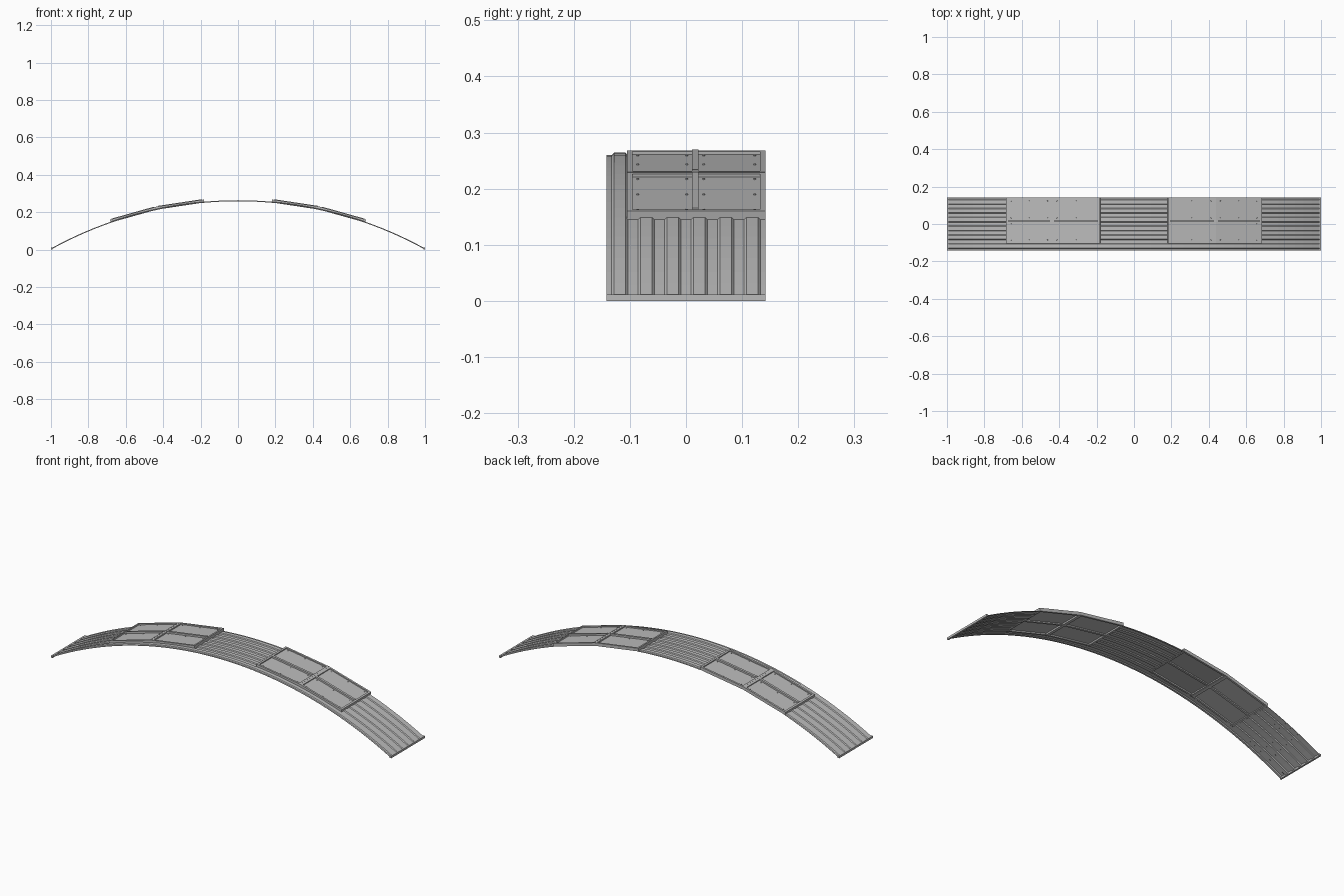
import bpy, bmesh, math
from mathutils import Matrix, Vector

cube = bpy.data.objects.get("Cube")
if cube:
    bpy.data.objects.remove(cube)

R = 2.067                 # arch radius
ZC = 0.26 - R             # arch centre height
HALF = 0.1415             # half depth of the roof
PITCH = HALF / 3          # rib spacing
SPLIT = -0.104            # front strip ends here
KNOTS = [0.18, 0.435, 0.68]   # ends and kink of each skylight


def material(name, v):
    m = bpy.data.materials.new(name)
    m.use_nodes = True
    m.diffuse_color = (v, v, v, 1)
    m.node_tree.nodes["Principled BSDF"].inputs["Base Color"].default_value = (v, v, v, 1)
    return m


steel = material("grey steel", 0.5)


def finish(name, bm):
    bmesh.ops.recalc_face_normals(bm, faces=bm.faces)
    me = bpy.data.meshes.new(name)
    bm.to_mesh(me)
    bm.free()
    me.materials.append(steel)
    ob = bpy.data.objects.new(name, me)
    bpy.context.collection.objects.link(ob)
    return ob


def arc(x, r=R):
    a = math.asin(x / R)
    return Vector((r * math.sin(a), 0, ZC + r * math.cos(a)))


def box(bm, lo, hi, frame):
    lo, hi = Vector(lo), Vector(hi)
    mat = frame @ Matrix.Translation((lo + hi) / 2) @ Matrix.Diagonal((*(hi - lo), 1))
    bmesh.ops.create_cube(bm, size=1, matrix=mat)


# Ribbed sheet: trapezoid profile swept over the arch, open below the skylights
profile = [(-HALF, 0)]
for i in range(6):
    c = -HALF + PITCH * (i + 0.5)
    profile += [(c - 0.0145, 0), (c - 0.0105, 0.004), (c + 0.0105, 0.004), (c + 0.0145, 0)]
profile.append((HALF, 0))

stops = [-0.995] + [-k for k in reversed(KNOTS)] + KNOTS + [0.995]
xs = [stops[0]]
for a, b in zip(stops, stops[1:]):
    n = max(4, round((b - a) / 0.045))
    xs += [a + (b - a) * (i + 1) / n for i in range(n)]

bm = bmesh.new()
rows = []
for x in xs:
    row = []
    for y, h in profile:
        p = arc(x, R + h)
        row.append(bm.verts.new((p.x, y, p.z)))
    rows.append(row)
for i in range(len(xs) - 1):
    mid = abs(xs[i] + xs[i + 1]) / 2
    for j in range(len(profile) - 1):
        if KNOTS[0] < mid < KNOTS[-1] and profile[j][0] > SPLIT - 0.002:
            continue
        bm.faces.new((rows[i][j], rows[i + 1][j], rows[i + 1][j + 1], rows[i][j + 1]))
sheet = finish("ribbed_roof_sheet", bm)
solid = sheet.modifiers.new("thickness", "SOLIDIFY")
solid.thickness = 0.0015

# Eave bars along both ends
for side, label in ((1, "left"), (-1, "right")):
    bm = bmesh.new()
    box(bm, (0.991, -HALF, 0), (1.0, HALF, 0.011), Matrix.Diagonal((side, 1, 1, 1)))
    finish(label + "_eave_bar", bm)

# Skylights: two tilted framed panels per side
Y0, Y1, YM = -0.105, HALF, 0.0165
RIM = 0.010


def skylight_panel(prefix, xa, xb, side):
    a, b = arc(xa), arc(xb)
    u = (b - a).normalized()
    v = Vector((0, 1, 0))
    w = u.cross(v)
    length = (b - a).length
    frame = Matrix.Diagonal((side, 1, 1, 1)) @ Matrix.Translation(a) @ Matrix((u, v, w)).transposed().to_4x4()

    rim = bmesh.new()
    box(rim, (0, Y0, 0), (length, Y0 + RIM, 0.016), frame)
    box(rim, (0, Y1 - RIM, 0), (length, Y1, 0.016), frame)
    for s in (0, length - RIM):
        box(rim, (s, Y0 + RIM, 0), (s + RIM, Y1 - RIM, 0.016), frame)
    finish(prefix + "_frame", rim)

    bar = bmesh.new()
    box(bar, (RIM, YM - 0.006, 0.001), (length - RIM, YM + 0.006, 0.019), frame)
    finish(prefix + "_centre_bar", bar)

    pane = bmesh.new()
    box(pane, (RIM, Y0 + RIM, 0.007), (length - RIM, Y1 - RIM, 0.010), frame)
    finish(prefix + "_pane", pane)

    # Screws along both long edges of each half pane
    screws = bmesh.new()
    for y in (Y0 + 0.019, YM - 0.015, YM + 0.015, Y1 - 0.019):
        for t in (0.1, 0.5, 0.9):
            bmesh.ops.create_cone(screws, cap_ends=True, segments=8, radius1=0.0025,
                                  radius2=0.002, depth=0.002,
                                  matrix=frame @ Matrix.Translation((length * t, y, 0.011)))
    finish(prefix + "_screws", screws)


for side, label in ((1, "left"), (-1, "right")):
    skylight_panel(label + "_upper_skylight", KNOTS[0], KNOTS[1], side)
    skylight_panel(label + "_lower_skylight", KNOTS[1], KNOTS[2], side)
    # Wedge that closes the joint at the kink
    p = arc(KNOTS[1])
    tilt = Matrix.Rotation(math.asin(KNOTS[1] / R), 4, "Y")
    bm = bmesh.new()
    box(bm, (-0.006, Y0, 0), (0.006, Y1, 0.0155),
        Matrix.Diagonal((side, 1, 1, 1)) @ Matrix.Translation(p) @ tilt)
    finish(label + "_skylight_joint", bm)
